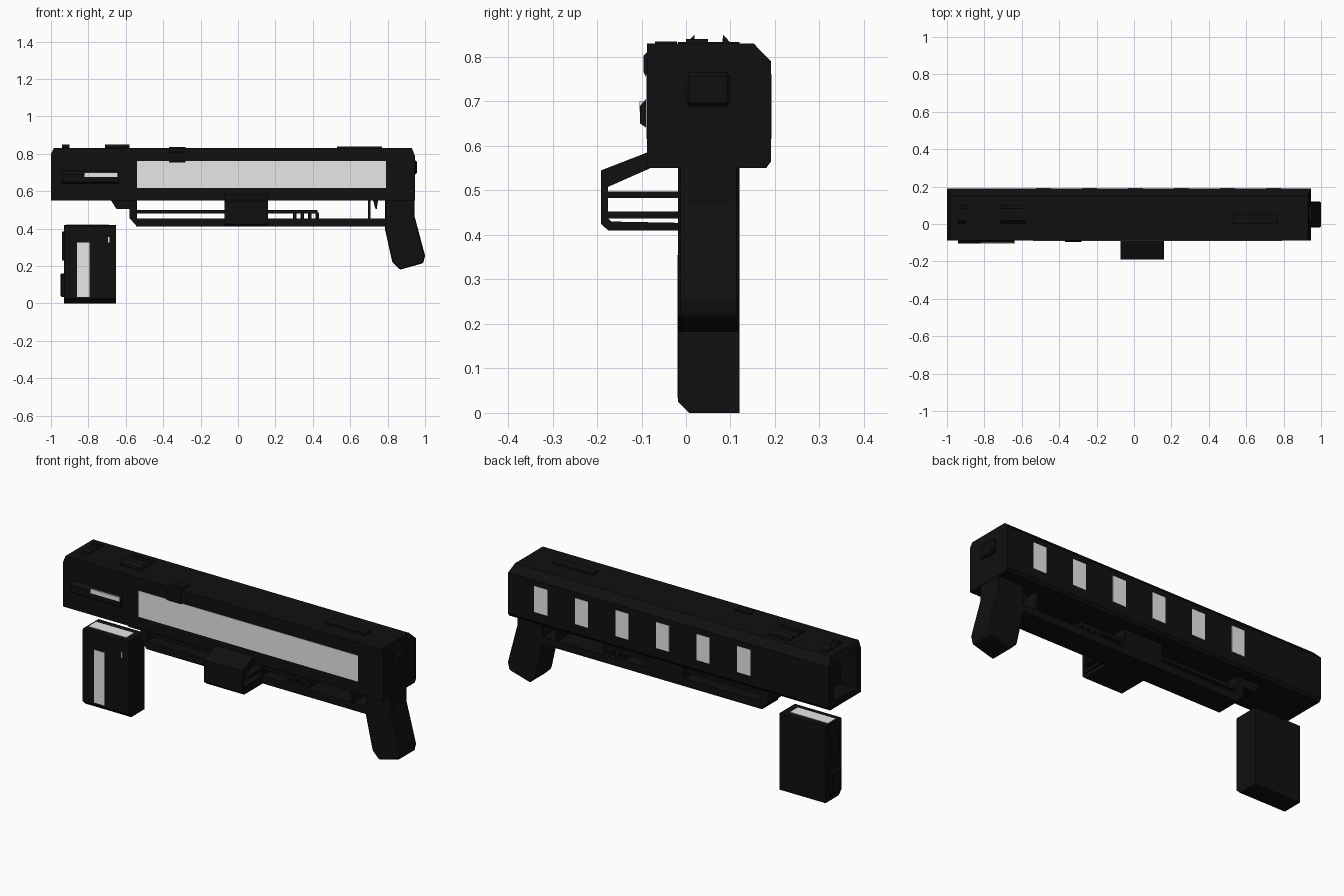
import bpy, bmesh
from mathutils import Vector

if "Cube" in bpy.data.objects:
    bpy.data.objects.remove(bpy.data.objects["Cube"])


def material(name, v):
    m = bpy.data.materials.new(name)
    m.diffuse_color = (v, v, v, 1)
    m.use_nodes = True
    m.node_tree.nodes["Principled BSDF"].inputs["Base Color"].default_value = m.diffuse_color
    return m


BLACK = material("matte_black", 0.005)
LIGHT = material("light_grey", 0.8)


def finish(name, bm, mat, bevel=0):
    bmesh.ops.recalc_face_normals(bm, faces=bm.faces)
    me = bpy.data.meshes.new(name)
    bm.to_mesh(me)
    bm.free()
    me.materials.append(mat)
    ob = bpy.data.objects.new(name, me)
    bpy.context.collection.objects.link(ob)
    if bevel:
        mod = ob.modifiers.new("edge_bevel", 'BEVEL')
        mod.width, mod.segments = bevel, 1
    return ob


def prism_bm(profile, axis, a, b):
    """Extrude a 2D profile along x (profile is y,z) or y (profile is x,z)."""
    bm = bmesh.new()
    place = (lambda p, t: (t, p[0], p[1])) if axis == 'x' else (lambda p, t: (p[0], t, p[1]))
    f = bm.faces.new([bm.verts.new(place(p, a)) for p in profile])
    r = bmesh.ops.extrude_face_region(bm, geom=[f], use_keep_orig=True)
    step = Vector((b - a, 0, 0)) if axis == 'x' else Vector((0, b - a, 0))
    bmesh.ops.translate(bm, vec=step, verts=[e for e in r['geom'] if isinstance(e, bmesh.types.BMVert)])
    return bm


def prism(name, profile, axis, a, b, mat=BLACK, bevel=0):
    return finish(name, prism_bm(profile, axis, a, b), mat, bevel)


def box(name, x, y, z, mat=BLACK, bevel=0):
    rect = [(x[0], z[0]), (x[1], z[0]), (x[1], z[1]), (x[0], z[1])]
    return prism(name, rect, 'y', y[0], y[1], mat, bevel)


# Main housing: chamfered tube with a recessed muzzle and sloped top ends
FRONT, BACK = -0.088, 0.191
section = [(FRONT, 0.55), (0.18, 0.55), (BACK, 0.565), (BACK, 0.79),
           (0.152, 0.83), (FRONT, 0.83), (FRONT, 0.79)]
bm = prism_bm(section, 'x', -1, 0.945)
bmesh.ops.recalc_face_normals(bm, faces=bm.faces)
muzzle = next(f for f in bm.faces if f.normal.x < -0.9)
bmesh.ops.inset_individual(bm, faces=[muzzle], thickness=0.045)
hole = bmesh.ops.extrude_discrete_faces(bm, faces=[muzzle])['faces'][0]
bmesh.ops.translate(bm, vec=(0.1, 0, 0), verts=hole.verts[:])
for v in bm.verts:
    if v.co.z > 0.81:
        v.co.x += 0.015 if v.co.x < 0 else -0.015
finish("main_housing", bm, BLACK)

# Light side panel in front, row of six windows at the back
box("front_panel", (-0.54, 0.79), (FRONT - 0.002, FRONT + 0.006), (0.617, 0.76), LIGHT)
for i in range(6):
    x = -0.525 + i * 0.246
    box(f"back_window_{i + 1}", (x, x + 0.08), (BACK - 0.006, BACK + 0.002), (0.617, 0.76), LIGHT)

# Front side rail with light strip, small side block, rear knob
prism("side_rail", [(FRONT, 0.64), (-0.103, 0.65), (-0.103, 0.69), (FRONT, 0.708)], 'x', -0.94, -0.64)
box("side_rail_strip", (-0.82, -0.645), (-0.105, -0.098), (0.677, 0.70), LIGHT)
prism("side_block", [(FRONT, 0.75), (-0.095, 0.765), (-0.095, 0.803), (FRONT, 0.81)], 'x', -0.37, -0.28)
box("top_block", (-0.37, -0.28), (-0.07, -0.02), (0.82, 0.835))
box("rear_knob", (0.93, 0.957), (0.0, 0.1), (0.69, 0.765), bevel=0.008)

# Sights: pairs of pointed fins on low bases, and rear top plate
for label, x0, x1 in (("front", -0.94, -0.90), ("middle", -0.71, -0.58)):
    box(f"{label}_sight_base", (x0, x1), (-0.018, 0.12), (0.82, 0.834))
    prism(f"{label}_sight_fin_a", [(0.0, 0.83), (0.02, 0.83), (0.019, 0.85)], 'x', x0, x1)
    prism(f"{label}_sight_fin_b", [(0.082, 0.83), (0.102, 0.83), (0.083, 0.85)], 'x', x0, x1)
box("rear_top_plate", (0.53, 0.77), (0.0, 0.05), (0.82, 0.84))

# Pistol grip
INNER, OUTER = -0.018, 0.12
grip = [(0.785, 0.57), (0.785, 0.40), (0.825, 0.22), (0.865, 0.18), (0.99, 0.215),
        (1.0, 0.255), (0.943, 0.47), (0.943, 0.57)]
prism("grip", grip, 'y', INNER, OUTER, bevel=0.006)

# Lower frame: nose block, bottom bar, guide bar, trigger parts
prism("frame_nose", [(-0.685, 0.56), (-0.65, 0.505), (-0.58, 0.505), (-0.58, 0.455),
                     (-0.54, 0.412), (-0.54, 0.56)], 'y', INNER, OUTER)
box("bottom_bar", (-0.545, 0.80), (INNER, OUTER), (0.412, 0.453))
box("guide_bar", (-0.545, 0.425), (INNER + 0.015, OUTER - 0.015), (0.48, 0.50))
for i in range(4):
    x = 0.295 + i * 0.04
    box(f"guide_tooth_{i + 1}", (x, x + 0.018), (INNER + 0.015, OUTER - 0.015), (0.45, 0.485))
box("guard_post", (0.695, 0.708), (INNER, OUTER), (0.44, 0.56))
prism("trigger", [(0.72, 0.56), (0.75, 0.56), (0.742, 0.505), (0.735, 0.505)], 'y', 0.03, 0.07)

# Sliding fore-end: bent shell open along its length, with two cross plates
X0, X1 = -0.072, 0.16
shell = [(-0.08, 0.588), (-0.191, 0.545), (-0.191, 0.425), (-0.175, 0.41), (-0.01, 0.41),
         (-0.01, 0.427), (-0.168, 0.43), (-0.175, 0.437), (-0.175, 0.508), (-0.08, 0.55)]
prism("slide_shell", shell, 'x', X0, X1)
box("slide_core", (X0, X1), (INNER, OUTER), (0.42, 0.56))
box("slide_plate_upper", (X0, X1), (-0.18, 0.0), (0.483, 0.498))
box("slide_plate_lower", (X0, X1), (-0.18, 0.0), (0.437, 0.453))

# Detached magazine with side lugs and light plates
mag = [(INNER, 0.025), (0.007, 0.0), (OUTER, 0.0), (OUTER, 0.42), (INNER + 0.006, 0.42), (INNER, 0.414)]
prism("magazine", mag, 'x', -0.93, -0.652)
box("magazine_upper_lug", (-0.941, -0.92), (0.01, 0.092), (0.23, 0.385))
box("magazine_lower_lug", (-0.95, -0.92), (0.01, 0.092), (0.035, 0.16), bevel=0.006)
box("magazine_front_plate", (-0.86, -0.795), (INNER - 0.002, INNER + 0.005), (0.035, 0.325), LIGHT)
box("magazine_top_plate", (-0.92, -0.69), (0.018, 0.085), (0.415, 0.422), LIGHT)
box("magazine_mark", (-0.694, -0.688), (INNER - 0.002, INNER + 0.005), (0.325, 0.355), LIGHT)
